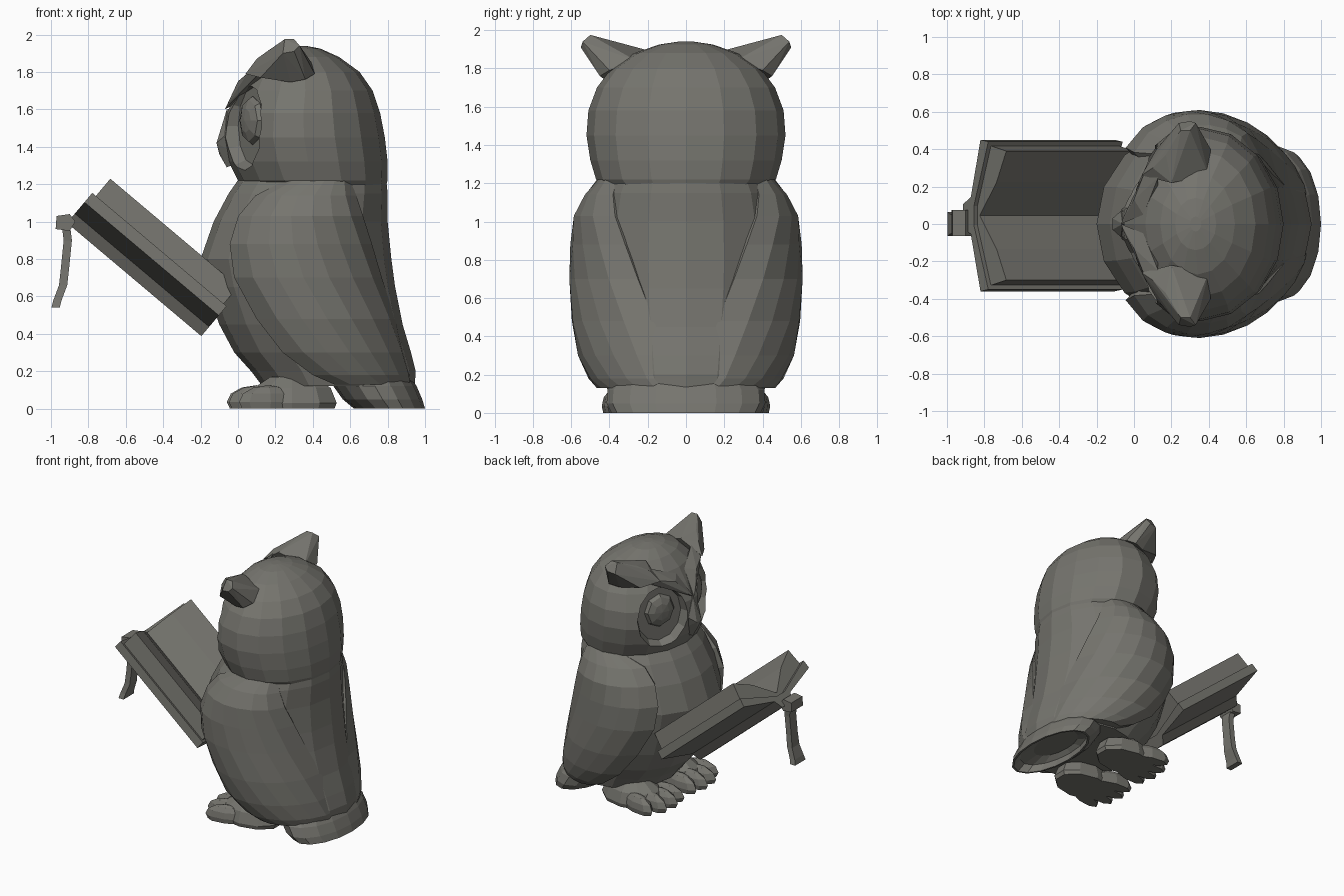
import bpy, bmesh
from math import sin, cos, pi, radians
from mathutils import Vector, Matrix

if "Cube" in bpy.data.objects:
    bpy.data.objects.remove(bpy.data.objects["Cube"])

stone = bpy.data.materials.new("dark_stone")
stone.diffuse_color = (.18, .177, .157, 1)
stone.use_nodes = True
stone.node_tree.nodes["Principled BSDF"].inputs["Base Color"].default_value = stone.diffuse_color


def finish(name, bm):
    bmesh.ops.recalc_face_normals(bm, faces=bm.faces)
    me = bpy.data.meshes.new(name)
    bm.to_mesh(me)
    bm.free()
    me.materials.append(stone)
    ob = bpy.data.objects.new(name, me)
    bpy.context.collection.objects.link(ob)
    return ob


def loft(name, rings):
    """Skin closed rings of points and cap both ends."""
    bm = bmesh.new()
    vs = [[bm.verts.new(p) for p in r] for r in rings]
    n = len(vs[0])
    for a, b in zip(vs, vs[1:]):
        for i in range(n):
            bm.faces.new((a[i], a[(i + 1) % n], b[(i + 1) % n], b[i]))
    bm.faces.new(vs[0][::-1])
    bm.faces.new(vs[-1])
    return finish(name, bm)


def ring(z, x0, x1, hy, n=16):
    c, r = (x0 + x1) / 2, (x1 - x0) / 2
    return [(c - r * cos(2 * pi * i / n), hy * sin(2 * pi * i / n), z) for i in range(n)]


def hull(name, pts, s=1):
    bm = bmesh.new()
    for x, y, z in pts:
        bm.verts.new((x, y * s, z))
    bmesh.ops.convex_hull(bm, input=bm.verts)
    loose = [v for v in bm.verts if not v.link_faces]
    bmesh.ops.delete(bm, geom=loose, context='VERTS')
    return finish(name, bm)


def ball(name, centre, radii, rot=None, seg=10, rings=6):
    """Low-poly ellipsoid, flattened where it meets the floor."""
    bm = bmesh.new()
    bmesh.ops.create_uvsphere(bm, u_segments=seg, v_segments=rings, radius=1)
    m = Matrix.Translation(centre) @ (rot or Matrix()) @ Matrix.Diagonal((*radii, 1))
    bmesh.ops.transform(bm, matrix=m, verts=bm.verts)
    cut = bmesh.ops.bisect_plane(bm, geom=bm.verts[:] + bm.edges[:] + bm.faces[:],
                                 plane_co=(0, 0, 0), plane_no=(0, 0, 1), clear_inner=True)
    rim = [e for e in cut["geom_cut"] if isinstance(e, bmesh.types.BMEdge)]
    if rim:
        bmesh.ops.holes_fill(bm, edges=rim)
    return finish(name, bm)


# Body: stacked oval rings (z, front x, back x, half width)
loft("body", [ring(*r) for r in [
    (.12, .13, .945, .41), (.20, .07, .95, .43), (.30, -.02, .925, .45),
    (.45, -.10, .88, .48), (.65, -.17, .84, .51), (.80, -.20, .82, .52),
    (1.0, -.13, .80, .51), (1.15, -.05, .80, .48), (1.25, .02, .79, .43)]])

# Head
head = loft("head", [ring(*r) for r in [
    (1.15, .10, .78, .40), (1.22, .0, .80, .47), (1.32, -.05, .80, .50),
    (1.45, -.08, .785, .52), (1.58, -.06, .76, .51), (1.70, .0, .72, .465),
    (1.80, .06, .65, .39), (1.88, .14, .54, .27), (1.925, .22, .44, .14), (1.94, .30, .36, .04)]])

# Tail: low flared base with a hollow underside
loft("tail", [ring(*r) for r in [
    (.16, .50, .93, .38), (.12, .51, .955, .41), (.05, .56, .985, .415), (0, .62, 1.0, .39),
    (0, .635, .985, .375), (.06, .62, .94, .34), (.09, .65, .87, .22)]])

# Beak
hull("beak", [(-.06, 0, 1.60), (-.115, .03, 1.42), (-.115, -.03, 1.42), (-.10, 0, 1.36),
              (-.07, .07, 1.46), (-.07, -.07, 1.46), (-.06, 0, 1.29),
              (.04, .08, 1.33), (.04, -.08, 1.33), (.04, 0, 1.62)])

# Wing levels: z, front x, back x, half width of the oval, start angle, end angle
WING = [(.13, .15, .945, .47, 85, 172), (.18, .08, .95, .51, 74, 170),
        (.30, -.03, .93, .565, 63, 168), (.48, -.10, .89, .60, 52, 163),
        (.70, -.19, .85, .61, 46, 154), (.88, -.20, .83, .605, 44, 146),
        (1.03, -.13, .81, .59, 42, 138), (1.14, -.05, .80, .53, 47, 130),
        (1.22, .0, .79, .465, 68, 124)]


def wing_ring(z, x0, x1, hy, a0, a1, s, n=8):
    c, r = (x0 + x1) / 2, (x1 - x0) / 2

    def arc(k, front, back):
        out = []
        for i in range(n):
            a = radians(a0 + (a1 - a0) * i / (n - 1))
            q = front if i == 0 else back if i == n - 1 else k
            out.append((c - r * q * cos(a), s * hy * q * sin(a), z))
        return out
    return arc(1.0, .97, .94) + arc(.82, .86, .78)[::-1]


for s, side in ((1, "left"), (-1, "right")):
    loft(side + "_wing", [wing_ring(*w, s) for w in WING])

    # Ear tuft running forward into the brow
    hull(side + "_ear_tuft", [
        (.04, .26, 1.79), (.12, .40, 1.77), (.23, .46, 1.955), (.25, .50, 1.975), (.30, .50, 1.975),
        (.33, .54, 1.94), (.30, .55, 1.91), (.24, .54, 1.90), (.40, .26, 1.84), (.41, .40, 1.79),
        (.36, .45, 1.76), (.10, .30, 1.87), (.17, .37, 1.92), (.20, .22, 1.90),
        (.28, .43, 1.745)], s)
    hull(side + "_brow", [
        (-.07, .0, 1.60), (-.055, .04, 1.63), (.0, .13, 1.75), (.05, .26, 1.79),
        (.12, .36, 1.80), (.13, .25, 1.86), (.05, .05, 1.77), (.12, .1, 1.70)], s)

    # Recessed eye disc cut into the head, with the eye set inside
    nrm = Vector((-.88, .46 * s, 0)).normalized()
    rot = nrm.to_track_quat('Z', 'Y').to_matrix().to_4x4()
    mid = Vector((.025, .25 * s, 1.51))
    bm = bmesh.new()
    bmesh.ops.create_cone(bm, cap_ends=True, segments=12, radius1=.20, radius2=.31, depth=.21)
    m = Matrix.Translation(mid + nrm * .04) @ rot @ Matrix.Diagonal((.88, 1.04, 1, 1))
    bmesh.ops.transform(bm, matrix=m, verts=bm.verts)
    cutter = finish(side + "_eye_cutter", bm)
    cutter.hide_render = True
    cutter.display_type = 'WIRE'
    mod = head.modifiers.new(side + "_eye_disc", 'BOOLEAN')
    mod.operation, mod.object, mod.solver = 'DIFFERENCE', cutter, 'EXACT'
    ball(side + "_eye", mid - nrm * .06 + Vector((0, 0, .03)), (.12, .13, .05), rot, 8, 6)

    # Foot with fanned toes
    ball(side + "_foot", (.29, .24 * s, .03), (.25, .17, .16))
    for i, (x, y) in enumerate(((.12, .10), (.10, .19), (.11, .285), (.16, .37))):
        turn = Matrix.Rotation(s * (.2 - y) * 1.6, 4, 'Z')
        ball(f"{side}_toe_{i + 1}", (x, y * s, .035), (.16, .058, .09), turn, 8, 6)


# Book: cross-sections (y, n) extruded along its sloping length t
def book_part(name, section, t0, t1):
    loft(name, [[(.764 * t + .644 * n, y + .045, -.644 * t + .764 * n) for y, n in section]
                for t in (t0, t1)])


book_part("book_cover", [(-.405, .315), (-.10, .235), (-.06, .17), (.06, .17), (.10, .235),
                         (.405, .315), (.395, .38), (.05, .26), (-.05, .26), (-.395, .38)],
          -1.34, -.40)
for s, side in ((1, "left"), (-1, "right")):
    book_part(side + "_pages", [(y * s, n) for y, n in (
        (0, .20), (.05, .24), (.375, .36), (.345, .50), (.18, .42), (0, .28))], -1.315, -.42)

# Ribbon bookmark: fold over the spine, then a hanging strip (x, z, half width)
hull("bookmark_fold", [(x, y, z) for y in (-.065, .075) for x, z in (
    (-.975, .96), (-.97, 1.03), (-.90, 1.04), (-.87, 1.0), (-.90, .95))])
loft("bookmark_strip", [[(x - .022, -h, z), (x + .022, -h, z), (x + .022, h, z), (x - .022, h, z)]
                        for x, z, h in ((-.92, .98, .05), (-.91, .90, .04), (-.925, .75, .04),
                                        (-.935, .66, .045), (-.965, .58, .055), (-.975, .54, .065))])
